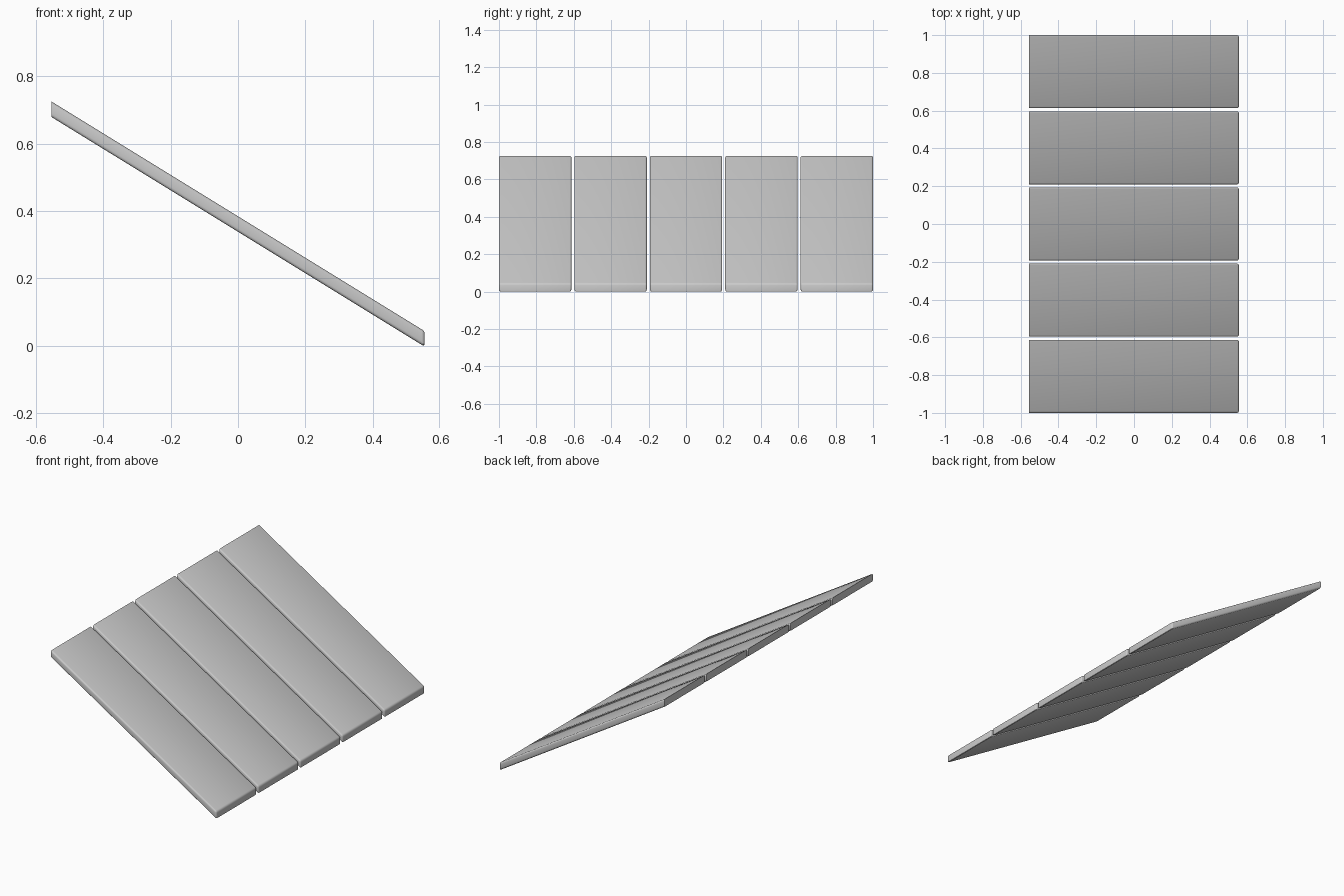
import bpy, bmesh

if "Cube" in bpy.data.objects:
    bpy.data.objects.remove(bpy.data.objects["Cube"])

COUNT, GAP = 5, 0.016
WIDTH = (2 - GAP * (COUNT - 1)) / COUNT
X = 0.555
# sloped side profile with vertical ends (x, z)
PROFILE = [(-X, 0.679), (X, -0.004), (X, 0.042), (-X, 0.725)]


def plank(name, y0, y1):
    bm = bmesh.new()
    a = [bm.verts.new((x, y0, z)) for x, z in PROFILE]
    b = [bm.verts.new((x, y1, z)) for x, z in PROFILE]
    bm.faces.new(a)
    bm.faces.new(b[::-1])
    for i in range(4):
        j = (i + 1) % 4
        bm.faces.new((a[j], a[i], b[i], b[j]))
    bmesh.ops.recalc_face_normals(bm, faces=bm.faces[:])
    # round everything except the upper end, which is cut square
    edges = [e for e in bm.edges if any(v.co.x > 0 for v in e.verts)]
    bmesh.ops.bevel(bm, geom=edges, offset=0.009, segments=3,
                    profile=0.5, affect='EDGES')
    # rest the rounded lower edge on the ground
    low = min(v.co.z for v in bm.verts)
    for v in bm.verts:
        v.co.z -= low
    me = bpy.data.meshes.new(name)
    bm.to_mesh(me)
    bm.free()
    ob = bpy.data.objects.new(name, me)
    bpy.context.collection.objects.link(ob)
    bpy.context.view_layer.objects.active = ob
    ob.select_set(True)


# row of sloping planks
for i in range(COUNT):
    y = -1 + i * (WIDTH + GAP)
    plank(f"sloped_plank_{i + 1}", y, y + WIDTH)
bpy.ops.object.shade_smooth_by_angle()
